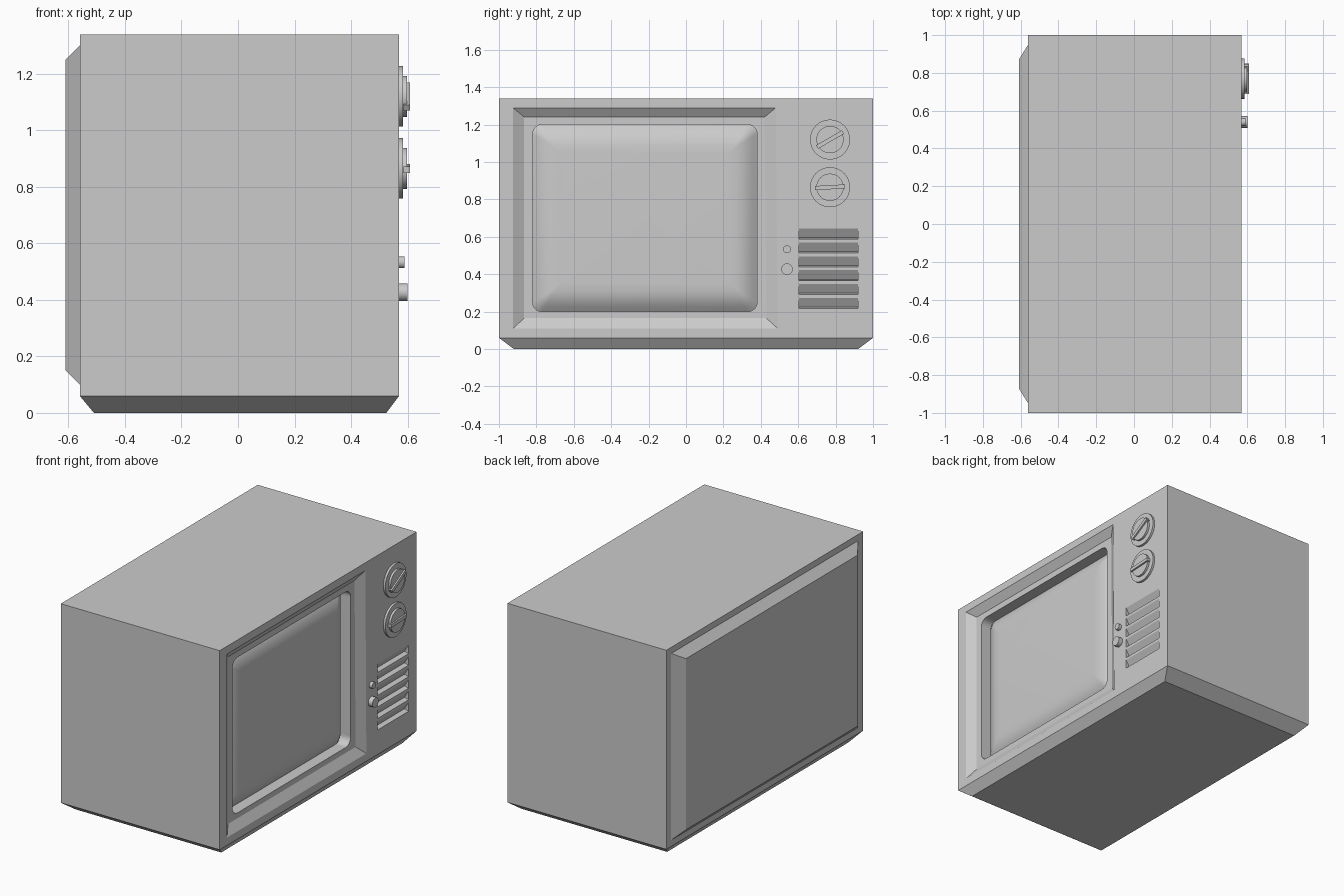
import bpy, bmesh
from math import sin, cos, pi, radians

if "Cube" in bpy.data.objects:
    bpy.data.objects.remove(bpy.data.objects["Cube"])

FRONT = 0.57


def loft(name, rings, smooth=False):
    """Skin a list of equal-length closed rings and cap both ends."""
    bm = bmesh.new()
    loops = [[bm.verts.new(p) for p in ring] for ring in rings]
    n = len(loops[0])
    for a, b in zip(loops, loops[1:]):
        for i in range(n):
            j = (i + 1) % n
            bm.faces.new((a[i], a[j], b[j], b[i]))
    bm.faces.new(loops[0])
    bm.faces.new(loops[-1])
    bmesh.ops.recalc_face_normals(bm, faces=bm.faces)
    me = bpy.data.meshes.new(name)
    bm.to_mesh(me)
    bm.free()
    ob = bpy.data.objects.new(name, me)
    bpy.context.collection.objects.link(ob)
    if smooth:
        bpy.ops.object.select_all(action='DESELECT')
        ob.select_set(True)
        bpy.context.view_layer.objects.active = ob
        bpy.ops.object.shade_smooth_by_angle(angle=radians(40))
    return ob


def rect_z(z, x0, x1, y):
    return [(x0, -y, z), (x1, -y, z), (x1, y, z), (x0, y, z)]


def rect_x(x, y0, y1, z0, z1, lean=0.0):
    return [(x, y0, z0), (x, y1 + lean, z0), (x, y1, z1), (x, y0, z1)]


def rounded(x, y0, y1, z0, z1, r, n=6):
    pts = []
    for k, (cy, cz) in enumerate([(y1 - r, z1 - r), (y0 + r, z1 - r),
                                  (y0 + r, z0 + r), (y1 - r, z0 + r)]):
        for i in range(n + 1):
            a = (k + i / n) * pi / 2
            pts.append((x, cy + r * cos(a), cz + r * sin(a)))
    return pts


def disc(x, y, z, r, n=32):
    return [(x, y + r * cos(2 * pi * i / n), z + r * sin(2 * pi * i / n)) for i in range(n)]


def cut(target, cutter):
    cutter.hide_render = True
    mod = target.modifiers.new("cut", 'BOOLEAN')
    mod.operation = 'DIFFERENCE'
    mod.solver = 'EXACT'
    mod.object = cutter
    bpy.context.view_layer.objects.active = target
    bpy.ops.object.modifier_apply(modifier=mod.name)
    bpy.data.objects.remove(cutter)


# cabinet with tapered base
cabinet = loft("cabinet", [rect_z(0, -0.51, 0.525, 0.92),
                           rect_z(0.06, -0.56, FRONT, 1.0),
                           rect_z(1.34, -0.56, FRONT, 1.0)])

# sloped bezel recess, then the screen opening
cut(cabinet, loft("bezel_cutter", [rect_x(0.535, -0.865, 0.42, 0.165, 1.24, 0.01),
                                   rect_x(FRONT, -0.925, 0.48, 0.11, 1.29, 0.01),
                                   rect_x(0.62, -0.925, 0.48, 0.11, 1.29, 0.01)]))
cut(cabinet, loft("opening_cutter", [rounded(x, -0.82, 0.38, 0.2, 1.2, 0.05)
                                     for x in (0.44, 0.6)]))

# louvred speaker slots: ledge at the bottom, sloping out towards the top
for i in range(6):
    z = 0.225 + i * 0.074
    tri = [(FRONT - 0.03, z), (FRONT + 0.01, z - 0.01), (FRONT + 0.01, z + 0.065)]
    cut(cabinet, loft("slot_cutter", [[(a, y, b) for a, b in tri] for y in (0.605, 0.92)]))

# raised back panel
loft("back_panel", [rect_x(-0.555, -0.95, 0.95, 0.10, 1.30),
                    rect_x(-0.56, -0.95, 0.95, 0.10, 1.30),
                    rect_x(-0.61, -0.87, 0.87, 0.15, 1.25)])

# bulging picture tube
profile = [(0, 0.43), (0, 0.462), (0.025, 0.481), (0.05, 0.497),
           (0.08, 0.509), (0.11, 0.515), (0.15, 0.517)]
loft("screen", [rounded(x, -0.82 + d, 0.38 - d, 0.2 + d, 1.2 - d, max(0.05 - d * 0.4, 0.01))
                for d, x in profile], smooth=True)

# two channel dials with grip bars
for label, z, angle in (("upper", 1.12, 30), ("lower", 0.865, 3)):
    y = 0.77
    loft(label + "_dial_plate", [disc(x, y, z, 0.107) for x in (0.56, 0.584)], True)
    loft(label + "_dial_knob", [disc(x, y, z, 0.073) for x in (0.58, 0.598)], True)
    c, s = cos(radians(angle)), sin(radians(angle))
    loft(label + "_dial_grip", [[(x, y + u * c - v * s, z + u * s + v * c)
                                 for u, v in ((-0.08, -0.011), (0.08, -0.011),
                                              (0.08, 0.011), (-0.08, 0.011))]
                                for x in (0.585, 0.608)])

# small control knobs
for label, z, r, x1 in (("small_knob", 0.533, 0.021, 0.59), ("large_knob", 0.427, 0.031, 0.60)):
    loft(label, [disc(x, 0.54, z, r, 20) for x in (0.56, x1)], True)
